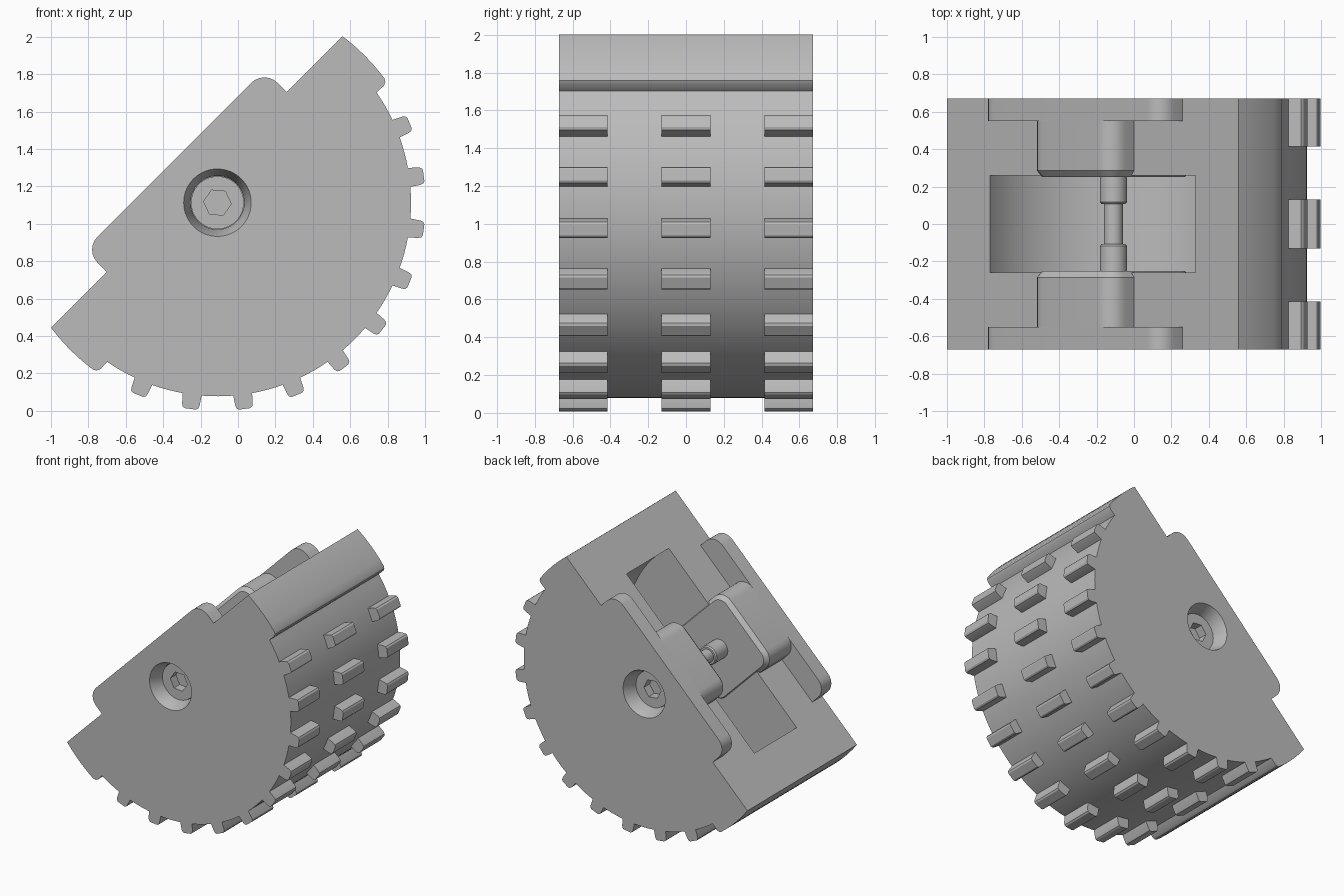
import bpy, bmesh, math
from mathutils import Vector

if "Cube" in bpy.data.objects:
    bpy.data.objects.remove(bpy.data.objects["Cube"])

CX, CZ = -0.11, 1.113      # wheel axis
W = 0.672                  # half width
TIP, ROOT = 1.113, 1.035   # outer and root radii
CHORD = 0.156              # height of the flat cut above the axis
S = math.sqrt(0.5)

grey = bpy.data.materials.new("grey")
grey.use_nodes = True
grey.diffuse_color = (0.5, 0.5, 0.5, 1)
grey.node_tree.nodes["Principled BSDF"].inputs["Base Color"].default_value = (0.5, 0.5, 0.5, 1)


def loft(name, *solids):
    """Each solid is a list of (profile, y) rings, in axes tilted by 45 degrees."""
    bm = bmesh.new()
    for rings in solids:
        loops = [[bm.verts.new(Vector((CX + (u - v) * S, y, CZ + (u + v) * S))) for u, v in prof]
                 for prof, y in rings]
        n = len(loops[0])
        for a, b in zip(loops, loops[1:]):
            for i in range(n):
                j = (i + 1) % n
                bm.faces.new((a[i], a[j], b[j], b[i]))
        bm.faces.new(loops[0])
        bm.faces.new(loops[-1])
    bmesh.ops.recalc_face_normals(bm, faces=bm.faces)
    me = bpy.data.meshes.new(name)
    bm.to_mesh(me)
    bm.free()
    me.materials.append(grey)
    ob = bpy.data.objects.new(name, me)
    bpy.context.collection.objects.link(ob)
    return ob


def boolean(target, tool, operation):
    mod = target.modifiers.new("cut", "BOOLEAN")
    mod.operation, mod.object, mod.solver = operation, tool, "EXACT"
    bpy.context.view_layer.objects.active = target
    bpy.ops.object.modifier_apply(modifier=mod.name)
    bpy.data.objects.remove(tool)


def polar(r, deg):
    return r * math.cos(math.radians(deg)), r * math.sin(math.radians(deg))


def circle(r, n=64, start=0):
    return [polar(r, start + 360 * i / n) for i in range(n)]


def rounded_rect(hu, v0, v1, r, n=6):
    pts = []
    corners = [(hu - r, v1 - r), (r - hu, v1 - r), (r - hu, v0 + r), (hu - r, v0 + r)]
    for k, (u, v) in enumerate(corners):
        for i in range(n + 1):
            a, b = polar(r, 90 * k + 90 * i / n)
            pts.append((u + a, v + b))
    return pts


# Half wheel with a wide solid rim at each end of the flat cut
tip_angle = math.degrees(math.asin(CHORD / TIP))
rim = [polar(TIP, tip_angle - i * (tip_angle + 8.3) / 6) for i in range(7)]
rim += [polar(1.106, -9.3), polar(1.088, -9.9)]
root = [polar(ROOT, -10.3 - i * 159.4 / 64) for i in range(65)]
outline = rim + root + [(-u, v) for u, v in reversed(rim)]
body = loft("wheel_body", [(outline, -W), (outline, W)])

# Raised side plates
plate = rounded_rect(0.68, -0.2, 0.325, 0.098)
boolean(body, loft("plates", *[[(plate, s * 0.55), (plate, s * W)] for s in (-1, 1)]), "UNION")

# Round-bottomed slot
boolean(body, loft("slot", [(circle(0.793, 96), -0.26), (circle(0.793, 96), 0.26)]), "DIFFERENCE")

# Chamfered bearing blocks on the slot walls
block = rounded_rect(0.312, -0.325, 0.325, 0.1)
block_face = rounded_rect(0.285, -0.298, 0.298, 0.073)
boolean(body, loft("blocks", *[[(block, s * 0.6), (block, s * 0.285), (block_face, s * 0.252)]
                               for s in (-1, 1)]), "UNION")

# Countersunk bolt holes
boolean(body, loft("holes", *[[(circle(0.184), s * (W + 0.01)), (circle(0.143), s * 0.57),
                               (circle(0.143), s * 0.4)] for s in (-1, 1)]), "DIFFERENCE")

# Tread teeth, three per row
teeth = []
for k in range(10):
    ang = math.radians(-22.5 - 15 * k)
    half = [(1.033, 0.051), (1.088, 0.047), (1.104, 0.042), (1.112, 0.03)]
    prof = [(r * math.cos(ang) - t * math.sin(ang), r * math.sin(ang) + t * math.cos(ang))
            for r, t in half + [(r, -t) for r, t in reversed(half)]]
    for y0, y1 in ((-W, -0.415), (-0.13, 0.13), (0.415, W)):
        teeth.append([(prof, y0), (prof, y1)])
tread = loft("tread_teeth", *teeth)

# Bolt with hex sockets, stepped down across the slot
half = [(0.141, 0.57), (0.141, 0.39), (0.073, 0.39), (0.073, 0.118), (0.065, 0.108), (0.051, 0.108)]
steps = [(r, -y) for r, y in half] + [(r, y) for r, y in reversed(half)]
bolt = loft("axle_bolt", [(circle(r, 48), y) for r, y in steps])
hexagon = circle(0.074, 6, -50)
boolean(bolt, loft("sockets", *[[(hexagon, s * 0.6), (hexagon, s * 0.5)] for s in (-1, 1)]), "DIFFERENCE")

# Smooth curved faces, keep hard edges
bpy.ops.object.select_all(action="DESELECT")
for ob in (body, tread, bolt):
    ob.select_set(True)
bpy.context.view_layer.objects.active = body
bpy.ops.object.shade_smooth_by_angle(angle=math.radians(28))
